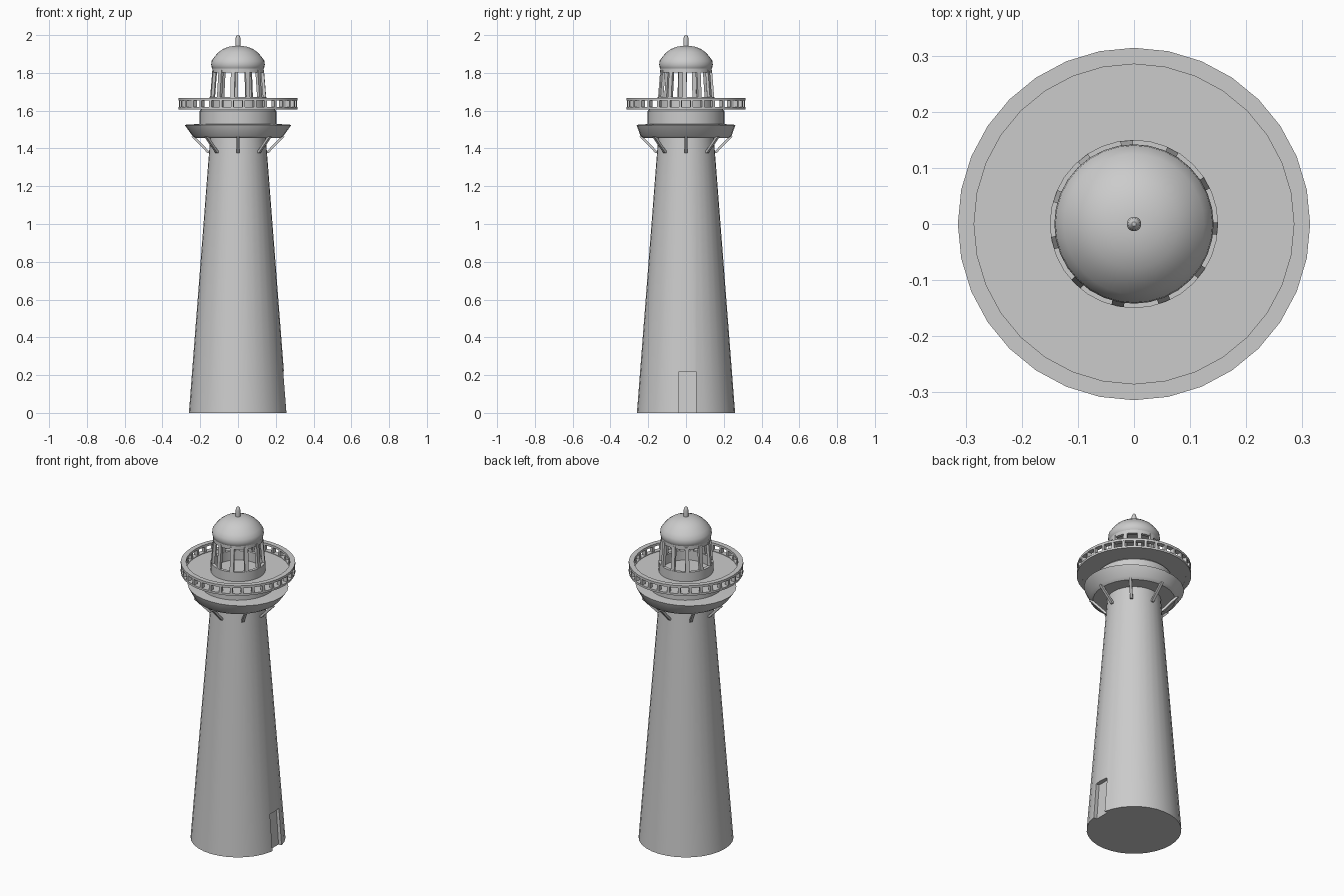
import bpy, math
from mathutils import Vector

if "Cube" in bpy.data.objects:
    bpy.data.objects.remove(bpy.data.objects["Cube"])

TAU = 2 * math.pi

def finish(name, verts, faces, smooth=True):
    me = bpy.data.meshes.new(name)
    me.from_pydata(verts, [], faces)
    ob = bpy.data.objects.new(name, me)
    bpy.context.collection.objects.link(ob)
    bpy.ops.object.select_all(action='DESELECT')
    bpy.context.view_layer.objects.active = ob
    ob.select_set(True)
    bpy.ops.object.mode_set(mode='EDIT')
    bpy.ops.mesh.select_all(action='SELECT')
    bpy.ops.mesh.normals_make_consistent(inside=False)
    bpy.ops.object.mode_set(mode='OBJECT')
    if smooth:
        bpy.ops.object.shade_smooth_by_angle(angle=math.radians(35))
    return ob

def lathe(name, profile, n=32, closed=False):
    """Spin an (r, z) profile; closed makes a ring, otherwise both ends are capped."""
    verts = [(r * math.cos(TAU * i / n), r * math.sin(TAU * i / n), z)
             for r, z in profile for i in range(n)]
    m = len(profile)
    faces = []
    for j in range(m if closed else m - 1):
        a, b = j * n, (j + 1) % m * n
        faces += [(a + i, a + (i + 1) % n, b + (i + 1) % n, b + i) for i in range(n)]
    if not closed:
        faces += [tuple(range(n)), tuple(range((m - 1) * n, m * n))]
    return finish(name, verts, faces)

def ring(name, r0, r1, z0, z1):
    return lathe(name, [(r0, z0), (r1, z0), (r1, z1), (r0, z1)], closed=True)

def bars(name, count, start, bottom, top, depth, width, offset=0):
    """Circle of slanted bars; bottom and top are (r, z) centres."""
    verts, faces = [], []
    for k in range(count):
        a = start + TAU * k / count
        u, t = Vector((math.cos(a), math.sin(a), 0)), Vector((-math.sin(a), math.cos(a), 0))
        b = len(verts)
        for r, z in (bottom, top):
            for dr, dt in ((-1, -1), (1, -1), (1, 1), (-1, 1)):
                verts.append(u * (r + dr * depth / 2) + t * (dt * width / 2) + Vector((0, 0, z)))
        faces += [(b, b+1, b+2, b+3), (b+4, b+5, b+6, b+7)]
        faces += [(b+i, b+(i+1) % 4, b+4+(i+1) % 4, b+4+i) for i in range(4)]
    return finish(name, verts, faces, False)

# Tapered tower with a recessed doorway on the +x side
tower = lathe("tower", [(0.26, 0), (0.147, 1.46)])
cut_v = [(x + s, y, z) for x, z in ((0.238, -0.05), (0.218, 0.22))
         for s, y in ((0, -0.037), (0.1, -0.037), (0.1, 0.053), (0, 0.053))]
cutter = finish("door_cutter", cut_v, [(0, 1, 2, 3), (4, 5, 6, 7), (0, 1, 5, 4),
                                       (1, 2, 6, 5), (2, 3, 7, 6), (3, 0, 4, 7)], False)
cutter.hide_render = True
cutter.hide_set(True)
mod = tower.modifiers.new("doorway", 'BOOLEAN')
mod.operation, mod.solver, mod.object = 'DIFFERENCE', 'EXACT', cutter
bpy.context.view_layer.objects.active = tower
tower.select_set(True)
while tower.modifiers[0] != mod:
    bpy.ops.object.modifier_move_up(modifier=mod.name)
bpy.ops.object.modifier_apply(modifier=mod.name)
bpy.data.objects.remove(cutter)

# Flared cornice, slightly narrower in y at its rim
cornice = lathe("cornice", [(0.14, 1.455), (0.225, 1.455), (0.242, 1.468), (0.283, 1.525), (0.2, 1.53)])
for v in cornice.data.vertices:
    if v.co.z > 1.5:
        v.co.y *= 0.925

# Angled struts under the cornice
bars("cornice_struts", 8, 0, (0.152, 1.375), (0.236, 1.462), 0.018, 0.015)

# Drum and gallery deck
lathe("drum", [(0.205, 1.525), (0.205, 1.597), (0.19, 1.612)])
lathe("gallery_deck", [(0.3, 1.608), (0.3, 1.616)])

# Gallery railing
ring("railing_bottom", 0.285, 0.314, 1.607, 1.619)
ring("railing_top", 0.285, 0.314, 1.653, 1.667)
bars("railing_posts", 32, TAU / 64, (0.3, 1.617), (0.3, 1.655), 0.024, 0.014)

# Lantern room
ring("lantern_sill", 0.132, 0.15, 1.612, 1.672)
bars("lantern_posts", 11, math.radians(95), (0.141, 1.67), (0.129, 1.815), 0.016, 0.022)
ring("lantern_top_ring", 0.118, 0.136, 1.802, 1.824)

# Dome roof and finial
lathe("dome", [(0.125, 1.812), (0.138, 1.825), (0.142, 1.843), (0.14, 1.863), (0.125, 1.885),
               (0.105, 1.908), (0.08, 1.926), (0.05, 1.938), (0.02, 1.943)])
lathe("finial", [(0.013, 1.935), (0.013, 1.98), (0.011, 1.992), (0.004, 2.0)], 16)
